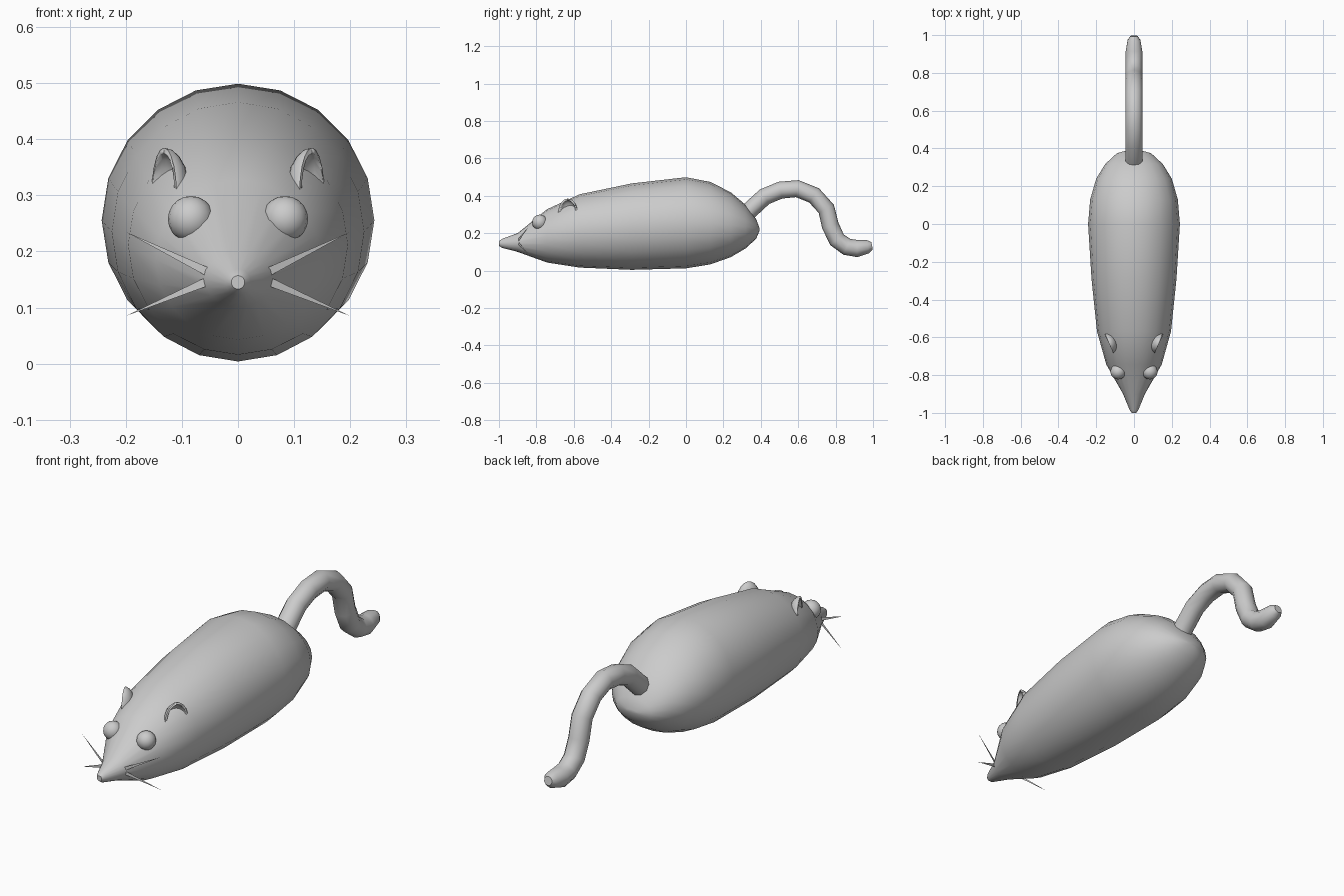
import bpy, bmesh, math
from mathutils import Vector, Matrix

if "Cube" in bpy.data.objects:
    bpy.data.objects.remove(bpy.data.objects["Cube"])


def finish(bm, name, smooth=True):
    bmesh.ops.recalc_face_normals(bm, faces=bm.faces)
    me = bpy.data.meshes.new(name)
    bm.to_mesh(me)
    bm.free()
    me.polygons.foreach_set("use_smooth", [smooth] * len(me.polygons))
    ob = bpy.data.objects.new(name, me)
    bpy.context.collection.objects.link(ob)
    return ob


def loft(name, rings, sides):
    """Skin rings given as (y, z, half width, half height, tilt about x)."""
    bm = bmesh.new()
    loops = []
    for y, z, rx, rz, tilt in rings:
        loop = []
        for i in range(sides):
            a = 2 * math.pi * i / sides
            h = rz * math.cos(a)
            loop.append(bm.verts.new((rx * math.sin(a),
                                      y - h * math.sin(tilt),
                                      z + h * math.cos(tilt))))
        loops.append(loop)
    for p, q in zip(loops, loops[1:]):
        for i in range(sides):
            j = (i + 1) % sides
            bm.faces.new((p[i], p[j], q[j], q[i]))
    bm.faces.new(loops[0])
    bm.faces.new(loops[-1])
    return finish(bm, name)


# body: y, top z, bottom z, half width
profile = [
    (-1.0, .157, .133, .012), (-.985, .169, .122, .023),
    (-.9, .2, .1, .058), (-.743, .328, .043, .147),
    (-.568, .408, .016, .196), (-.29, .466, .004, .225),
    (0, .499, .012, .243), (.13, .474, .033, .232),
    (.24, .418, .072, .2), (.318, .352, .118, .152),
    (.375, .275, .17, .09), (.393, .228, .212, .025)]
loft("body", [(y, (t + b) / 2, w, (t - b) / 2, 0) for y, t, b, w in profile], 20)

# tail: curved tube with a blunt tip
path = [(.33, .312), (.42, .395), (.505, .43), (.595, .438), (.685, .402),
        (.75, .33), (.772, .24), (.807, .165), (.86, .127), (.915, .118),
        (.972, .128), (.995, .132)]
rings = []
for i, (y, z) in enumerate(path):
    a, b = path[max(i - 1, 0)], path[min(i + 1, len(path) - 1)]
    r = .02 if i == len(path) - 1 else .036 if i == len(path) - 2 else .046
    rings.append((y, z, r, r, math.atan2(b[1] - a[1], b[0] - a[0])))
loft("tail", rings, 10)

for side, label in ((-1, "right"), (1, "left")):
    # eye
    bm = bmesh.new()
    bmesh.ops.create_uvsphere(bm, u_segments=16, v_segments=10, radius=.041)
    bmesh.ops.translate(bm, verts=bm.verts, vec=(side * .084, -.782, .258))
    finish(bm, label + "_eye")

    # ear: half ellipsoid shell opening outward and slightly forward
    bm = bmesh.new()
    bmesh.ops.create_uvsphere(bm, u_segments=16, v_segments=10, radius=1)
    bmesh.ops.bisect_plane(bm, geom=bm.verts[:] + bm.edges[:] + bm.faces[:],
                           plane_co=(0, 0, 0), plane_no=(1, 0, 0),
                           clear_outer=True)
    along = Vector((.022, .052, 0))
    out = Vector((.041, -.017, 0))
    up = Vector((0, 0, .08))
    m = Matrix((out, along, up)).transposed().to_4x4()
    m.translation = (.132, -.632, .305)
    bmesh.ops.transform(bm, matrix=Matrix.Diagonal((side, 1, 1, 1)) @ m,
                        verts=bm.verts)
    ear = finish(bm, label + "_ear")
    mod = ear.modifiers.new("thickness", "SOLIDIFY")
    mod.thickness = .01
    mod.offset = -1

    # whiskers: thin upright slivers
    bm = bmesh.new()
    for z0, z1, tip in ((.15, .168, .235), (.16, .142, .085)):
        bm.faces.new([bm.verts.new(v) for v in (
            (side * .045, -.9, z0), (side * .045, -.9, z1),
            (side * .2, -.84, tip))])
    finish(bm, label + "_whiskers", False)

# keep hard edges sharp on the smooth parts
for ob in bpy.context.collection.objects:
    ob.select_set("whiskers" not in ob.name)
bpy.context.view_layer.objects.active = bpy.data.objects["body"]
bpy.ops.object.shade_smooth_by_angle(angle=math.radians(50))
